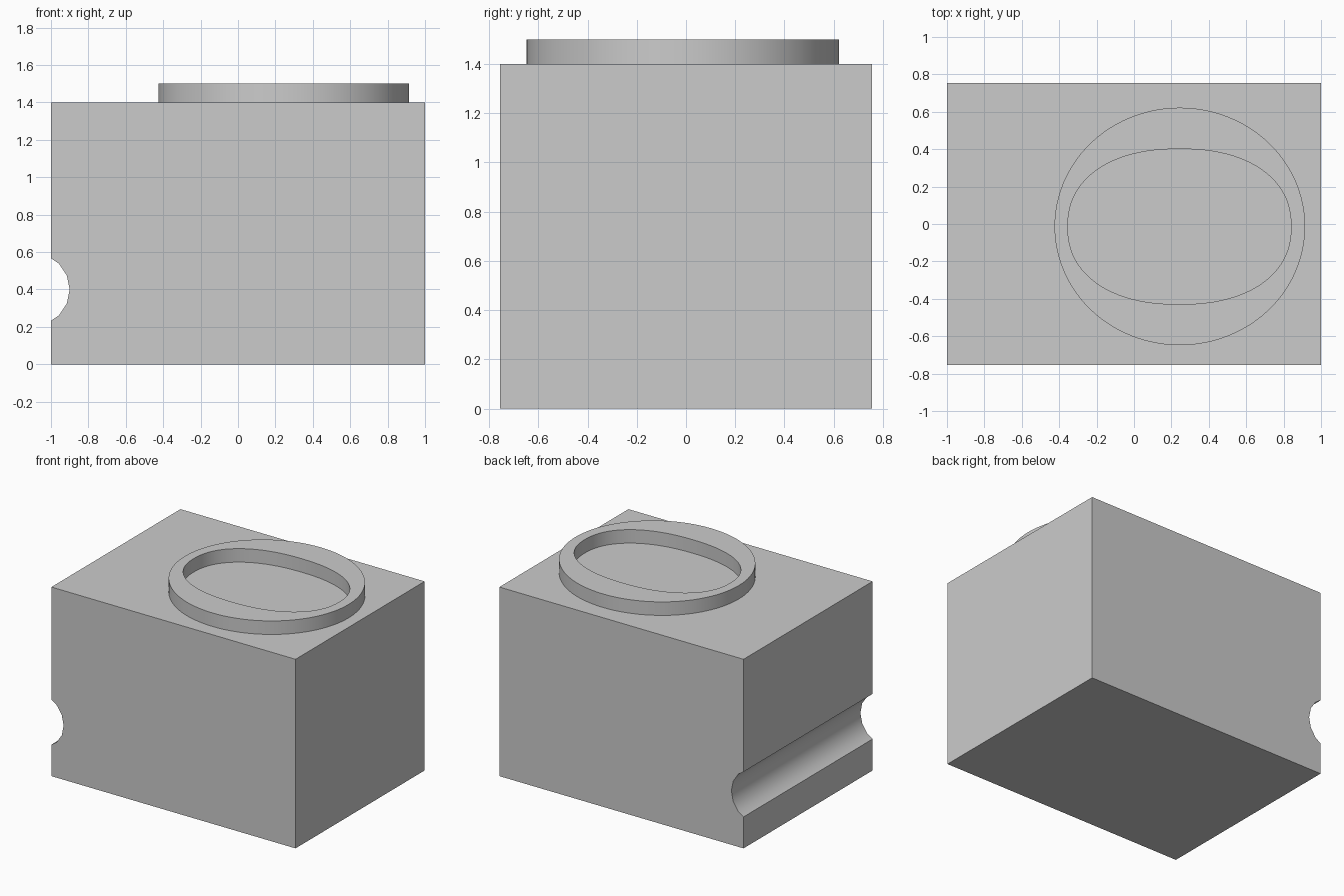
import bpy
import bmesh
from math import cos, sin, pi, radians, copysign

cube = bpy.data.objects.get("Cube")
if cube:
    bpy.data.objects.remove(cube, do_unlink=True)

grey = bpy.data.materials.new("plain grey")
grey.use_nodes = True
colour = (0.6, 0.6, 0.6, 1)
grey.diffuse_color = colour
grey.node_tree.nodes["Principled BSDF"].inputs["Base Color"].default_value = colour


def finish(name, bm):
    """Turn a bmesh into a shaded, coloured object."""
    bmesh.ops.recalc_face_normals(bm, faces=bm.faces)
    mesh = bpy.data.meshes.new(name)
    bm.to_mesh(mesh)
    bm.free()
    mesh.materials.append(grey)
    obj = bpy.data.objects.new(name, mesh)
    bpy.context.collection.objects.link(obj)
    bpy.ops.object.select_all(action="DESELECT")
    obj.select_set(True)
    bpy.context.view_layer.objects.active = obj
    bpy.ops.object.shade_smooth_by_angle(angle=radians(30))
    return obj


def oval(cx, cy, rx, ry, power, count=96):
    """Points round an oval; a power above 2 gives fuller corners."""
    def bend(v):
        return copysign(abs(v) ** (2 / power), v)
    angles = [2 * pi * i / count for i in range(count)]
    return [(cx + rx * bend(cos(a)), cy + ry * bend(sin(a))) for a in angles]


# Block: side profile with a round groove, extruded front to back
half_depth, height = 0.755, 1.4
groove_x, groove_z, radius = -1.095, 0.4, 0.195
arc = [(groove_x + radius * cos(i * pi / 8), groove_z + radius * sin(i * pi / 8))
       for i in range(-2, 3)]
profile = [(-1, 0), (-1, 0.233), *arc, (-1, 0.567), (-1, height), (1, height), (1, 0)]
bm = bmesh.new()
face = bm.faces.new([bm.verts.new((x, -half_depth, z)) for x, z in profile])
side = bmesh.ops.extrude_face_region(bm, geom=[face])["geom"]
bmesh.ops.translate(bm, vec=(0, 2 * half_depth, 0),
                    verts=[v for v in side if isinstance(v, bmesh.types.BMVert)])
finish("grooved_block", bm)

# Raised rim: round outside, oval opening, standing on the block
outer = oval(0.245, -0.013, 0.67, 0.635, 2)
inner = oval(0.243, -0.014, 0.597, 0.415, 2.25)
bm = bmesh.new()
loops = [[bm.verts.new((x, y, z)) for x, y in outline]
         for outline, z in ((outer, height), (outer, 1.5), (inner, 1.5), (inner, height))]
for k in range(3):
    low, high = loops[k], loops[k + 1]
    for i in range(len(low)):
        j = (i + 1) % len(low)
        bm.faces.new((low[i], low[j], high[j], high[i]))
finish("raised_rim", bm)
